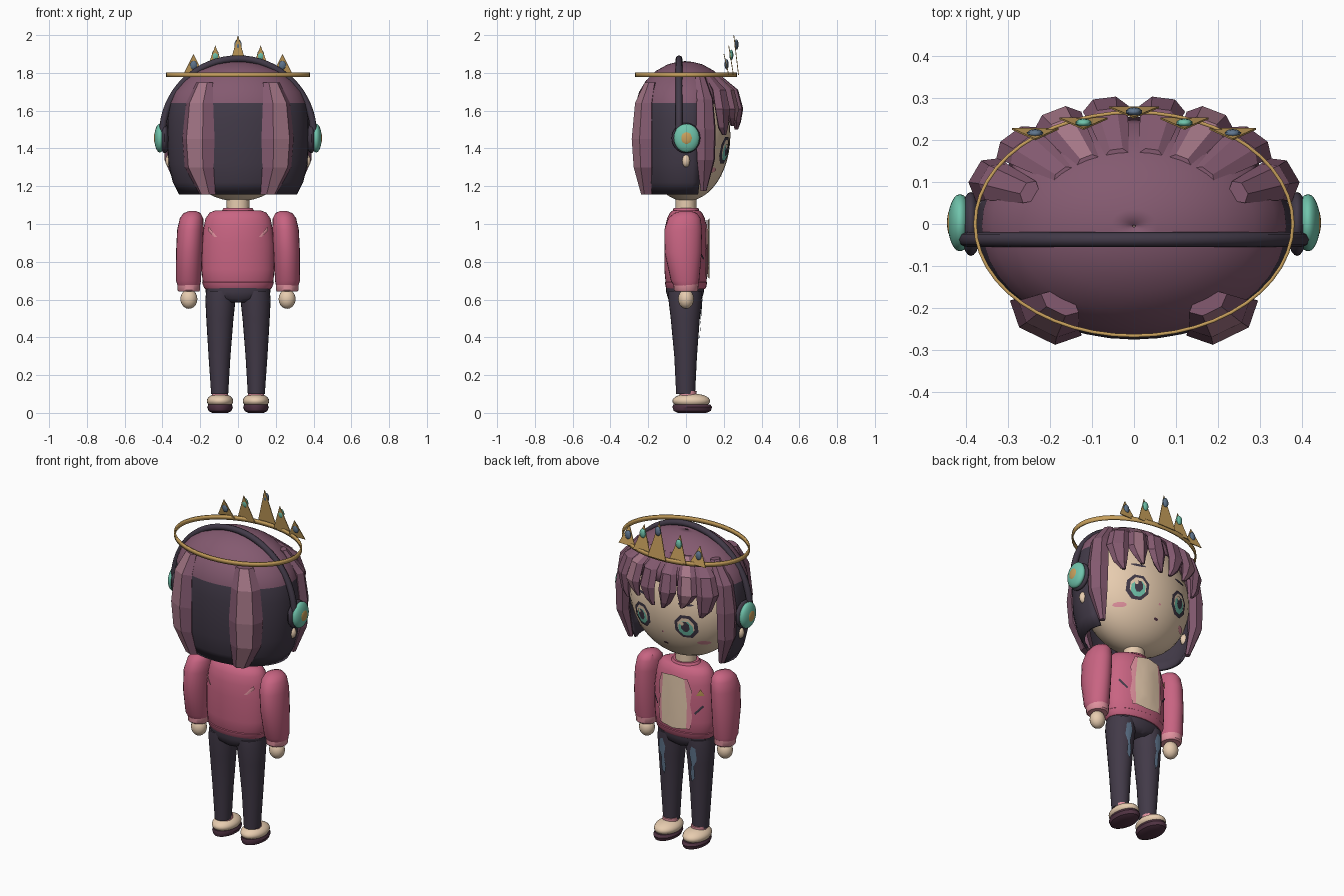
import bpy, bmesh
from math import sin, cos, pi, radians, sqrt, tau
from mathutils import Vector

if bpy.data.objects.get("Cube"):
    bpy.data.objects.remove(bpy.data.objects["Cube"])


def material(name, *srgb):
    col = [((c / 255 + 0.055) / 1.055) ** 2.4 for c in srgb] + [1]
    m = bpy.data.materials.new(name)
    m.use_nodes = True
    m.diffuse_color = col
    bsdf = next(n for n in m.node_tree.nodes if n.type == 'BSDF_PRINCIPLED')
    bsdf.inputs["Base Color"].default_value = col
    return m


SKIN = material("cream skin", 232, 205, 176)
HAIR = material("mauve hair", 132, 90, 112)
SHINE = material("light mauve", 164, 118, 134)
DARK = material("charcoal", 66, 58, 72)
PINK = material("rose jacket", 200, 100, 130)
PALE = material("pale pink", 224, 145, 158)
GOLD = material("gold", 200, 160, 92)
TEAL = material("teal", 112, 196, 172)
BLUE = material("denim blue", 96, 118, 142)
PLUM = material("plum sole", 82, 52, 68)
SMOOTH = []
SIDES = (("left", 1), ("right", -1))


def finish(name, bm, mats, smooth=True):
    me = bpy.data.meshes.new(name)
    bm.to_mesh(me)
    bm.free()
    for m in mats:
        me.materials.append(m)
    ob = bpy.data.objects.new(name, me)
    bpy.context.collection.objects.link(ob)
    if smooth:
        SMOOTH.append(ob)
    return ob


def skin_rings(rings, caps=True):
    """Bridge rings of points into a tube; returns bmesh and wall faces."""
    bm = bmesh.new()
    rows = [[bm.verts.new(p) for p in r] for r in rings]
    n = len(rows[0])
    for a, b in zip(rows, rows[1:]):
        for k in range(n):
            bm.faces.new((a[k], a[(k + 1) % n], b[(k + 1) % n], b[k]))
    if caps:
        bm.faces.new(rows[0])
        bm.faces.new(rows[-1])
    bmesh.ops.recalc_face_normals(bm, faces=bm.faces)
    return bm


def loft(name, rings, mat, segs=24, caps=True):
    """Stack of ellipses: (z, rx, ry, cx, cy)."""
    pts = [[(cx + rx * cos(tau * k / segs), cy + ry * sin(tau * k / segs), z)
            for k in range(segs)] for z, rx, ry, cx, cy in rings]
    return finish(name, skin_rings(pts, caps), [mat])


def ball(name, loc, size, mat, segs=24):
    bm = bmesh.new()
    bmesh.ops.create_uvsphere(bm, u_segments=segs, v_segments=segs * 2 // 3, radius=1)
    bmesh.ops.scale(bm, vec=size, verts=bm.verts)
    bmesh.ops.translate(bm, vec=loc, verts=bm.verts)
    return finish(name, bm, [mat])


def plate(name, pts, surf, mat, lift=0.004, side=1):
    """Thin decal: an (x, z) outline draped on the surface y = surf(x, z)."""
    bm = bmesh.new()
    cx, cz = (sum(p[i] for p in pts) / len(pts) for i in (0, 1))

    def vert(x, z):
        return bm.verts.new((x, side * (surf(x, z) + lift), z))
    rows = [[vert(cx + (x - cx) * f, cz + (z - cz) * f) for x, z in pts] for f in (0.5, 1)]
    mid, n = vert(cx, cz), len(pts)
    for k in range(n):
        j = (k + 1) % n
        bm.faces.new((mid, rows[0][k], rows[0][j]))
        bm.faces.new((rows[0][k], rows[1][k], rows[1][j], rows[0][j]))
    bm.normal_update()
    for f in bm.faces:
        if f.normal.y * side < 0:
            f.normal_flip()
    return finish(name, bm, [mat])


def oval(cx, cz, rx, rz, n=8):
    return [(cx + rx * cos(tau * (k + .5) / n), cz + rz * sin(tau * (k + .5) / n)) for k in range(n)]


def face_y(x, z):
    return 0.235 * sqrt(max(0.0, 1 - (x / 0.34) ** 2 - ((z - 1.47) / 0.35) ** 2))


def torso_y(x, z):
    return 0.115 * sqrt(max(0.0, 1 - (x / 0.195) ** 2))


# Head and face
ball("head", (0, 0, 1.47), (0.34, 0.235, 0.35), SKIN, 36)
for side, s in SIDES:
    e = s * 0.145
    plate(side + "_eye_rim", oval(e, 1.39, 0.067, 0.076), face_y, DARK, 0.004)
    plate(side + "_eye_white", oval(e, 1.392, 0.048, 0.056), face_y, SKIN, 0.006)
    plate(side + "_iris", oval(e, 1.38, 0.042, 0.048), face_y, TEAL, 0.008)
    plate(side + "_pupil", oval(e, 1.392, 0.024, 0.034), face_y, DARK, 0.010)
    plate(side + "_eye_glint", oval(e + 0.016, 1.412, 0.011, 0.013), face_y, SKIN, 0.012)
    plate(side + "_brow", oval(e, 1.525, 0.045, 0.008), face_y, DARK)
    plate(side + "_blush", oval(s * 0.215, 1.285, 0.032, 0.014), face_y, PALE)
    ball(side + "_ear", (s * 0.36, 0, 1.335), (0.025, 0.022, 0.035), SKIN, 12)
plate("nose", oval(0, 1.33, 0.008, 0.006), face_y, PALE)
plate("mouth", oval(0, 1.25, 0.016, 0.007), face_y, PLUM)

# Hair shell: mauve crown over a dark undercut that is open at the face
RX, RY, CUT = 0.375, 0.27, 1.64
profile = [(1.155, .83), (1.22, .92), (1.32, .985), (1.45, 1), (1.55, 1), (CUT, .965), (1.7, .9),
           (1.76, .765), (1.81, .575), (1.845, .34), (1.858, .15), (1.862, .01)]
bm = skin_rings([[(RX * f * cos(tau * k / 40), RY * f * sin(tau * k / 40) - 0.005, z)
                  for k in range(40)] for z, f in profile], caps=False)
low = [f for f in bm.faces if f.calc_center_median().z < CUT]
for f in low:
    f.material_index = 1
bmesh.ops.delete(bm, geom=[f for f in low if f.calc_center_median().y > 0.065], context='FACES')
hair = finish("hair_shell", bm, [HAIR, DARK])
sol = hair.modifiers.new("thickness", 'SOLIDIFY')
sol.thickness = 0.015


def lock(name, angle, rows, bright):
    """Faceted strand hugging the head: rows of (z, reach, half width, half depth, sway)."""
    rings = []
    for z, reach, w, d, sway in rows:
        a = radians(angle + sway)
        c = Vector((RX * reach * cos(a), RY * reach * sin(a), z))
        out = Vector((cos(a) / RX, sin(a) / RY, 0)).normalized()
        across = Vector((-out.y, out.x, 0))
        rings.append([c + across * w * cos(tau * k / 6) + out * d * sin(tau * k / 6) for k in range(6)])
    bm = skin_rings(rings)
    bm.faces.ensure_lookup_table()
    for i in range(6 * (len(rows) - 1)):
        if i % 6 in bright:
            bm.faces[i].material_index = 1
    return finish(name, bm, [HAIR, SHINE], smooth=False)


for side, s in SIDES:
    def at(a):
        return a if s > 0 else 180 - a
    lock(side + "_back_lock", at(-56), [(1.75, .84, .05, .025, 0), (1.64, .97, .08, .045, 0), (1.45, 1, .095, .055, 0),
                                        (1.3, .98, .085, .05, 0), (1.157, .86, .045, .035, -s * 4)], (1,))
    lock(side + "_side_lock", at(23), [(1.78, .72, .03, .02, 0), (1.66, .95, .05, .04, 0), (1.5, 1, .06, .045, 0),
                                       (1.34, 1, .055, .04, 0), (1.175, .88, .018, .015, 0)], ())
    # Jagged fringe
    for i, (a, tip, w) in enumerate([(44, 1.47, .062), (62, 1.52, .06), (80, 1.5, .055)]):
        lock(f"{side}_fringe_{i}", at(a), [(1.79, .62, .03, .015, 0), (1.71, .93, w * .85, .03, 0),
                                           (1.61, 1.03, w, .03, 0), (tip + .04, 1.01, w * .6, .022, s * 2),
                                           (tip, .99, .012, .01, s * 5)], (1,) if i == 1 else ())

# Headphones
cu = bpy.data.curves.new("headband", 'CURVE')
cu.dimensions = '3D'
cu.bevel_depth = 0.018
cu.bevel_resolution = 2
sp = cu.splines.new('POLY')
sp.points.add(32)
for k, p in enumerate(sp.points):
    p.co = (0.4 * cos(pi * k / 32), -0.037, 1.475 + 0.4 * sin(pi * k / 32), 1)
cu.materials.append(DARK)
bpy.context.collection.objects.link(bpy.data.objects.new("headband", cu))
for side, s in SIDES:
    ball(side + "_ear_pad", (s * 0.388, 0, 1.455), (0.026, 0.076, 0.08), DARK)
    ball(side + "_ear_cup", (s * 0.414, 0.003, 1.455), (0.029, 0.068, 0.076), TEAL)
    ball(side + "_cup_button", (s * 0.434, 0.003, 1.455), (0.011, 0.035, 0.038), GOLD, 16)

# Floating tiara
ring = loft("tiara_ring", [(1.777, .382, .27, 0, 0), (1.803, .382, .27, 0, 0)], GOLD, 48, caps=False)
ring.modifiers.new("thickness", 'SOLIDIFY').thickness = 0.008
for i, (x, y, tip, gem, w) in enumerate([(-.235, .215, 1.9, 1.845, .055), (-.12, .24, 1.945, 1.895, .057), (0, .267, 2, 1.95, .06),
                                         (.12, .24, 1.945, 1.895, .057), (.235, .215, 1.9, 1.845, .055)]):
    bm = bmesh.new()
    bm.faces.new([bm.verts.new(p) for p in ((x + w, y + .013, 1.79), (x - w, y + .013, 1.79), (x, y - .012, tip))])
    spike = finish(f"tiara_spike_{i}", bm, [GOLD], smooth=False)
    spike.modifiers.new("thickness", 'SOLIDIFY').thickness = 0.004
    ball(f"tiara_gem_{i}", (x, y, gem), (0.02, 0.011, 0.028), TEAL if i % 2 else BLUE, 10)

# Neck, jacket and shirt
loft("neck", [(1.04, .06, .055, 0, 0), (1.16, .06, .055, 0, 0)], SKIN)
loft("jacket", [(.66, .165, .095, 0, 0), (.69, .187, .108, 0, 0), (.76, .193, .115, 0, 0), (.9, .193, .115, 0, 0),
                (.98, .182, .112, 0, 0), (1.03, .172, .1, 0, 0), (1.06, .15, .085, 0, 0), (1.072, .12, .07, 0, 0)], PINK, 32)
loft("jacket_hem", [(.655, .172, .1, 0, 0), (.662, .18, .106, 0, 0), (.69, .19, .112, 0, 0), (.7, .18, .1, 0, 0)], PINK, 32)
loft("collar", [(1.06, .095, .075, 0, 0), (1.085, .075, .065, 0, 0)], PINK)
plate("shirt_front", [(-.08, .72), (0, .71), (.08, .72), (.085, .87), (.07, 1.02), (0, 1.03), (-.07, 1.02), (-.085, .87)],
      torso_y, SKIN, 0.009)
for side, s in SIDES:
    plate(side + "_lapel", [(s * x, z) for x, z in ((.078, .72), (.1, .72), (.112, .8), (.1, .87), (.11, .95), (.085, 1.02), (.07, 1.02))],
          torso_y, PALE, 0.006)
    plate(side + "_pocket_slit", [(s * x, z) for x, z in ((.12, .82), (.126, .81), (.166, .858), (.16, .868))], torso_y, DARK)
    plate(side + "_back_mark", [(s * x, z) for x, z in ((.11, .93), (.125, .93), (.16, .965), (.155, .985))], torso_y, PALE, 0.004, -1)
plate("badge", [(-.13, .925), (-.168, .925), (-.15, .965)], torso_y, GOLD)

# Arms, legs and shoes
for side, s in SIDES:
    loft(side + "_sleeve", [(.67, .058, .062, s * .26, 0), (.7, .066, .075, s * .262, -.005), (.85, .07, .098, s * .258, -.015),
                            (.97, .07, .1, s * .252, -.015), (1.03, .062, .085, s * .246, -.008), (1.058, .045, .06, s * .243, -.003),
                            (1.07, .015, .02, s * .24, 0)], PINK)
    loft(side + "_cuff", [(.642, .054, .056, s * .26, 0), (.65, .06, .064, s * .26, 0), (.682, .06, .066, s * .26, 0)], PALE)
    ball(side + "_hand", (s * .26, 0, .603), (.045, .042, .052), SKIN, 16)
    loft(side + "_trouser_leg", [(.1, .045, .05, s * .097, -.002), (.3, .058, .06, s * .098, -.002), (.5, .072, .077, s * .096, -.004),
                                 (.6, .08, .088, s * .093, -.005), (.645, .078, .088, s * .09, -.005)], DARK)

    def leg_y(x, z):
        r = .04 + .068 * z
        return sqrt(max(0.0, r * r - (abs(x) - .096) ** 2))
    plate(side + "_knee_patch", [(s * x, z) for x, z in ((.09, .39), (.11, .42), (.108, .49), (.125, .53), (.12, .6), (.095, .61), (.08, .56), (.092, .5), (.082, .44))],
          leg_y, BLUE, 0.006)
    loft(side + "_sock", [(.06, .046, .045, s * .095, .01), (.115, .042, .045, s * .095, .012)], PALE, 16)
    ball(side + "_shoe", (s * .095, .028, .063), (.07, .1, .04), SKIN)
    loft(side + "_sole", [(0, .04, .075, s * .095, .033), (.01, .06, .098, s * .095, .033), (.03, .068, .105, s * .095, .033), (.045, .062, .098, s * .095, .03)], PLUM)
loft("hips", [(.585, .06, .07, 0, -.005), (.605, .15, .09, 0, -.005), (.64, .172, .1, 0, -.005), (.67, .17, .1, 0, -.005)], DARK, 32)

# Smooth shading with sharp edges kept
bpy.ops.object.select_all(action='DESELECT')
for ob in SMOOTH:
    ob.select_set(True)
bpy.context.view_layer.objects.active = SMOOTH[0]
bpy.ops.object.shade_smooth_by_angle(angle=radians(40))
